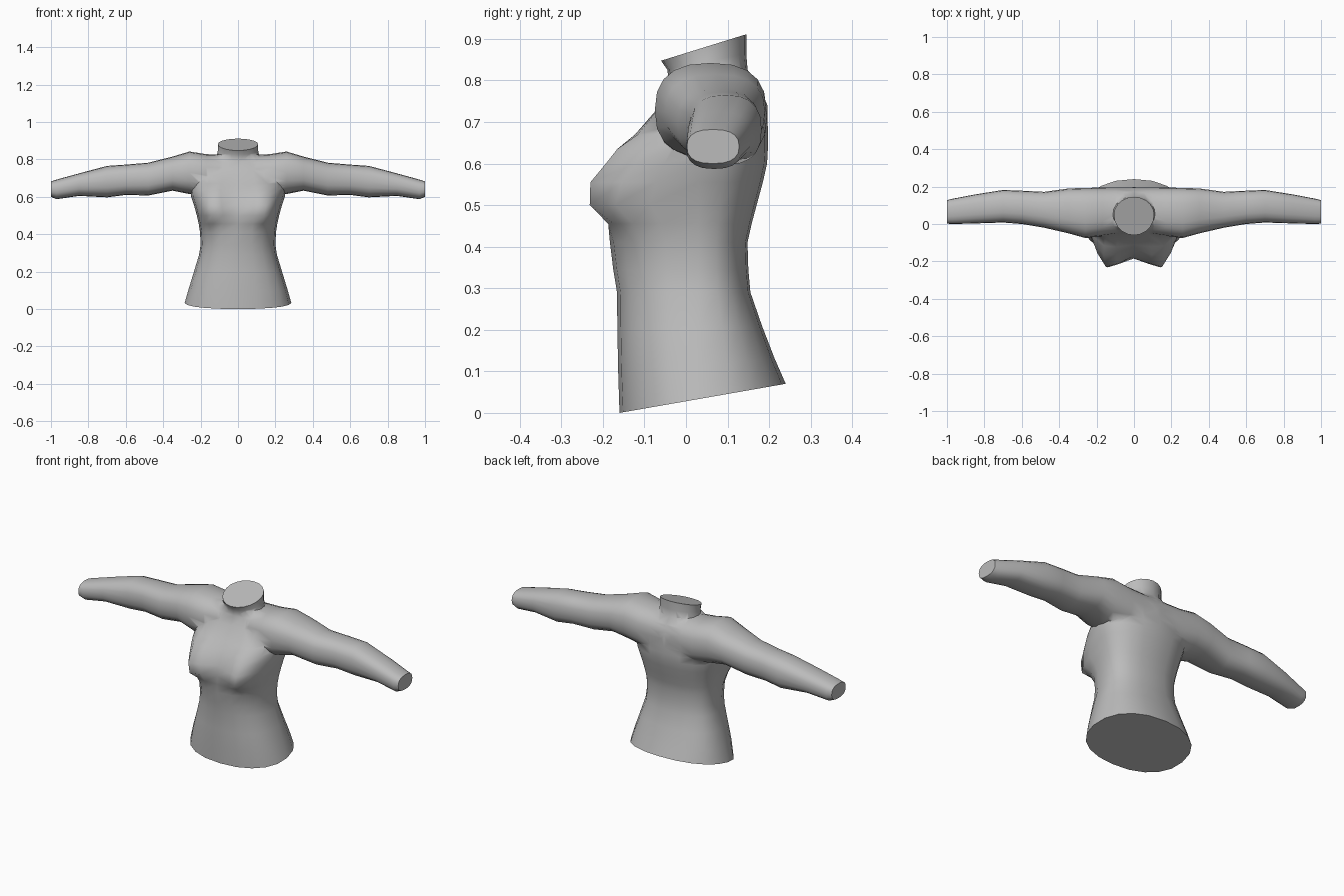
import bpy, bmesh, math

if "Cube" in bpy.data.objects:
    bpy.data.objects.remove(bpy.data.objects["Cube"])

SIDES = 20

skin = bpy.data.materials.new("plain grey")
skin.diffuse_color = (0.5, 0.5, 0.5, 1)
skin.use_nodes = True
skin.node_tree.nodes["Principled BSDF"].inputs["Base Color"].default_value = skin.diffuse_color


def spow(v, e):
    return math.copysign(abs(v) ** e, v)


def loft(name, rings):
    """Skin a closed tube through equal rings of points and cap both ends."""
    bm = bmesh.new()
    loops = [[bm.verts.new(p) for p in ring] for ring in rings]
    for a, b in zip(loops, loops[1:]):
        for i in range(len(a)):
            j = (i + 1) % len(a)
            bm.faces.new((a[i], a[j], b[j], b[i]))
    bm.faces.new(loops[0])
    bm.faces.new(loops[-1])
    bmesh.ops.recalc_face_normals(bm, faces=bm.faces)
    mesh = bpy.data.meshes.new(name)
    bm.to_mesh(mesh)
    bm.free()
    ob = bpy.data.objects.new(name, mesh)
    bpy.context.collection.objects.link(ob)
    mesh.materials.append(skin)
    return ob


def level_ring(z, slope, w, front, back, bust=0.0, e=0.85, cy=0.03):
    """Horizontal ring; the front bulges into two bust mounds."""
    pts = []
    for i in range(SIDES):
        t = 2 * math.pi * i / SIDES
        x = w * spow(math.cos(t), e)
        s = spow(math.sin(t), e)
        y = cy + s * ((back - cy) if s > 0 else (cy - front))
        if s < 0:
            y -= bust * math.exp(-((abs(x) - 0.145) / 0.075) ** 2)
        pts.append((x, y, z + slope * y))
    return pts


def arm_ring(x, front, back, low, high, e=0.8):
    """Upright ring across the arm."""
    pts = []
    for i in range(SIDES):
        t = 2 * math.pi * i / SIDES
        y = (front + back) / 2 + (back - front) / 2 * spow(math.cos(t), e)
        z = (low + high) / 2 + (high - low) / 2 * spow(math.sin(t), e)
        pts.append((x, y, z))
    return pts


# Torso: height, tilt, half width, front, back, bust
torso = loft("torso", [level_ring(*r) for r in [
    (0.028, 0.175, 0.285, -0.16, 0.24, 0, 0.9),
    (0.11, 0.10, 0.262, -0.163, 0.213),
    (0.20, 0.05, 0.235, -0.165, 0.183),
    (0.29, 0, 0.208, -0.166, 0.155),
    (0.345, 0, 0.20, -0.175, 0.15),
    (0.41, 0, 0.203, -0.183, 0.148),
    (0.455, 0, 0.21, -0.185, 0.158, 0.025),
    (0.50, 0, 0.22, -0.182, 0.17, 0.085),
    (0.555, 0, 0.235, -0.168, 0.185, 0.095),
    (0.60, 0, 0.25, -0.15, 0.195, 0.075),
    (0.635, 0, 0.255, -0.13, 0.197, 0.065),
    (0.67, 0, 0.25, -0.11, 0.197, 0.03),
    (0.74, 0, 0.22, -0.062, 0.196),
    (0.79, 0, 0.16, -0.04, 0.175),
    (0.825, 0, 0.11, -0.03, 0.15),
]])

# Shoulders and arms: distance out, front, back, underside, top
half = [
    (0.10, -0.055, 0.195, 0.60, 0.825),
    (0.17, -0.065, 0.195, 0.60, 0.828),
    (0.26, -0.075, 0.193, 0.615, 0.842),
    (0.35, -0.05, 0.19, 0.633, 0.815),
    (0.48, -0.02, 0.172, 0.607, 0.782),
    (0.60, 0.0, 0.178, 0.61, 0.772),
    (0.70, 0.008, 0.182, 0.597, 0.765),
    (0.85, 0.003, 0.158, 0.605, 0.725),
    (0.97, 0.0, 0.135, 0.587, 0.692),
    (1.00, 0.002, 0.128, 0.60, 0.682),
]
arms = loft("arms", [arm_ring(-r[0], *r[1:]) for r in reversed(half)]
            + [arm_ring(*r) for r in half])

# Neck stump, with a rim that tilts forward
neck = loft("neck", [level_ring(*r, cy=0.05) for r in [
    (0.74, 0, 0.125, -0.025, 0.17, 0, 1),
    (0.79, 0.1, 0.12, -0.035, 0.15, 0, 1),
    (0.835, 0.2, 0.108, -0.045, 0.145, 0, 1),
    (0.866, 0.31, 0.108, -0.06, 0.145, 0, 1),
]])

# Weld everything into one continuous body
for part in (arms, neck):
    mod = torso.modifiers.new("union", 'BOOLEAN')
    mod.operation = 'UNION'
    mod.solver = 'EXACT'
    mod.object = part
    bpy.context.view_layer.objects.active = torso
    bpy.ops.object.modifier_apply(modifier=mod.name)
    bpy.data.objects.remove(part)
torso.name = "upper_body"

# Merge slivers along the joins and shade smooth
bm = bmesh.new()
bm.from_mesh(torso.data)
bmesh.ops.remove_doubles(bm, verts=bm.verts, dist=0.008)
bm.to_mesh(torso.data)
bm.free()
torso.select_set(True)
bpy.ops.object.shade_smooth_by_angle(angle=math.radians(65))
